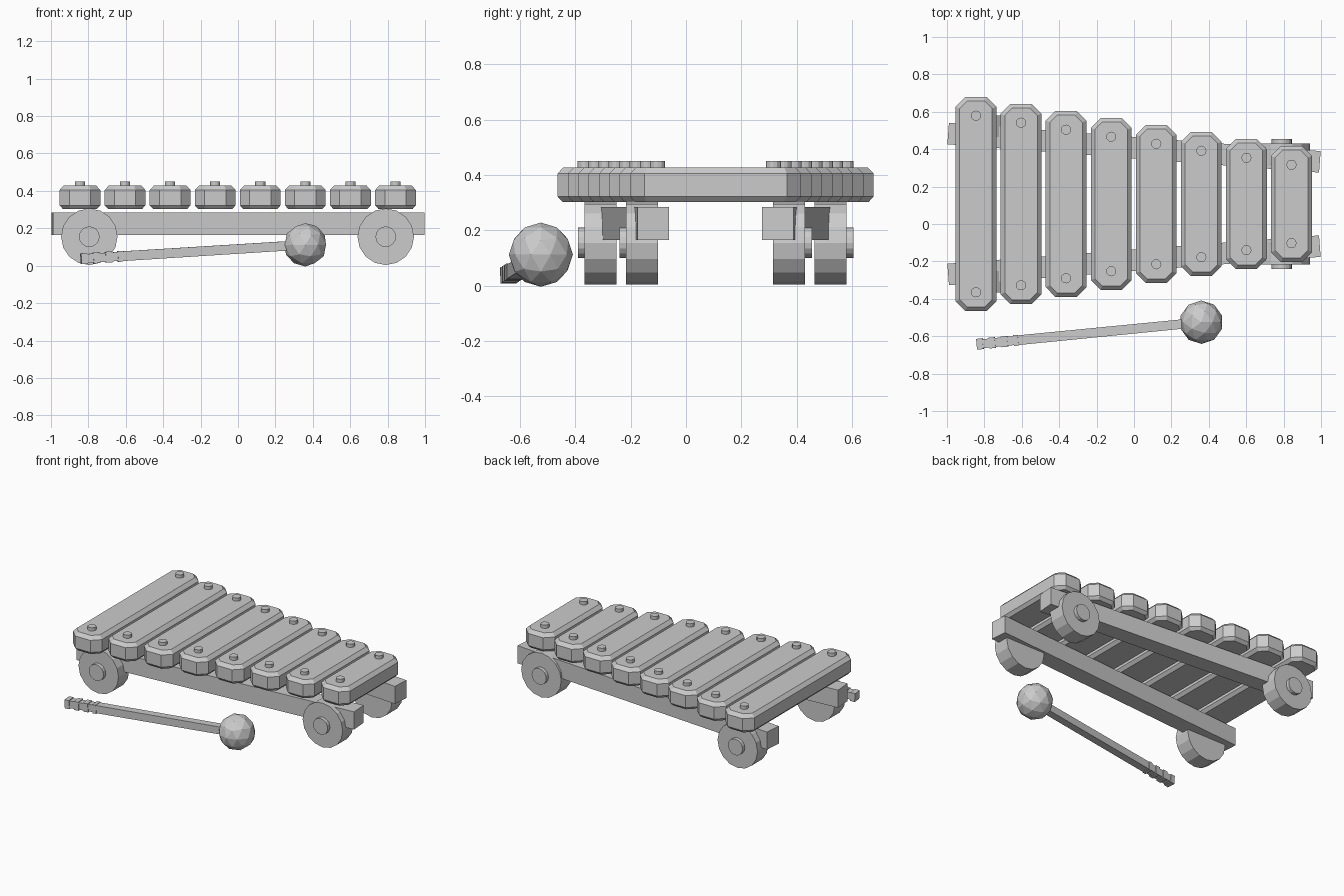
import bpy, bmesh, math
from mathutils import Vector, Matrix

cube = bpy.data.objects.get("Cube")
if cube:
    bpy.data.objects.remove(cube, do_unlink=True)

# Single plain colour
grey = bpy.data.materials.new("plain grey")
grey.use_nodes = True
colour = (0.6, 0.6, 0.6, 1)
grey.diffuse_color = colour
grey.node_tree.nodes["Principled BSDF"].inputs["Base Color"].default_value = colour

MID_Y = 0.107  # centre line of the instrument


def finish(name, bm, matrix=Matrix()):
    bmesh.ops.recalc_face_normals(bm, faces=bm.faces[:])
    mesh = bpy.data.meshes.new(name)
    bm.to_mesh(mesh)
    bm.free()
    mesh.materials.append(grey)
    obj = bpy.data.objects.new(name, mesh)
    obj.matrix_world = matrix
    bpy.context.collection.objects.link(obj)
    return obj


def loft(name, rings, matrix=Matrix()):
    """Skin a list of equal-sized point rings and cap both ends."""
    bm = bmesh.new()
    loops = [[bm.verts.new(p) for p in ring] for ring in rings]
    n = len(loops[0])
    for a, b in zip(loops, loops[1:]):
        for i in range(n):
            j = (i + 1) % n
            bm.faces.new((a[i], a[j], b[j], b[i]))
    bm.faces.new(loops[0])
    bm.faces.new(loops[-1])
    return finish(name, bm, matrix)


def cylinder(name, centre, radius, depth, sides, along_y=False):
    bm = bmesh.new()
    bmesh.ops.create_cone(bm, cap_ends=True, segments=sides, radius1=radius,
                          radius2=radius, depth=depth)
    turn = Matrix.Rotation(math.pi / 2 if along_y else 0, 4, 'X')
    return finish(name, bm, Matrix.Translation(centre) @ turn)


def octagon(hx, hy, cut, z):
    corners = [(hx, hy - cut), (hx - cut, hy), (cut - hx, hy), (-hx, hy - cut)]
    return [(x, y, z) for x, y in corners] + [(-x, -y, z) for x, y in corners]


# Sound bars with screws, shrinking to the model's left
for i in range(8):
    x = -0.845 + 0.241 * i
    half = 0.572 - 0.0375 * i
    rings = [octagon(0.109 - inset, half - inset, 0.052 - inset * 0.6, z)
             for z, inset in ((0.303, 0.018), (0.323, 0), (0.405, 0), (0.428, 0.022))]
    loft(f"bar_{i + 1}", rings, Matrix.Translation((x, MID_Y, 0)))
    for label, side in (("back", 1), ("front", -1)):
        cylinder(f"screw_{label}_{i + 1}", (x, MID_Y + side * (half - 0.1), 0.436),
                 0.027, 0.028, 12)

# Converging rails and wheels
for label, side in (("back", 1), ("front", -1)):
    bm = bmesh.new()
    bmesh.ops.create_cube(bm, size=1)
    bmesh.ops.scale(bm, vec=(1.993, 0.115, 0.12), verts=bm.verts[:])
    finish(f"rail_{label}", bm,
           Matrix.Translation((0, MID_Y + side * 0.301, 0.225))
           @ Matrix.Rotation(-side * 0.076, 4, 'Z'))
    for end, x, offset in (("right", -0.795, 0.416), ("left", 0.79, 0.266)):
        y = MID_Y + side * offset
        cylinder(f"wheel_{label}_{end}", (x, y, 0.155), 0.151, 0.115, 16, True)
        cylinder(f"hub_{label}_{end}", (x, y + side * 0.06, 0.155), 0.055, 0.044, 16, True)

# Mallet handle: square rod with a grooved grip
start, head = Vector((-0.84, -0.643, 0.037)), Vector((0.36, -0.525, 0.112))
direction = head - start
length = direction.length
aim = Matrix.Translation(start) @ direction.to_track_quat('X', 'Z').to_matrix().to_4x4()


def square(x, h):
    return [(x, -h, -h), (x, h, -h), (x, h, h), (x, -h, h)]


rings = []
for i in range(7):
    h = 0.029 if i % 2 == 0 else 0.024
    begin = 0.033 * i
    stop = begin + 0.033 if i < 6 else begin + 0.025
    rings += [square(begin, h), square(stop, h)]
rings += [square(0.223, 0.026), square(length, 0.025)]
loft("mallet_handle", rings, aim)

# Mallet head
bm = bmesh.new()
bmesh.ops.create_icosphere(bm, subdivisions=2, radius=0.116)
finish("mallet_head", bm, Matrix.Translation(head))
